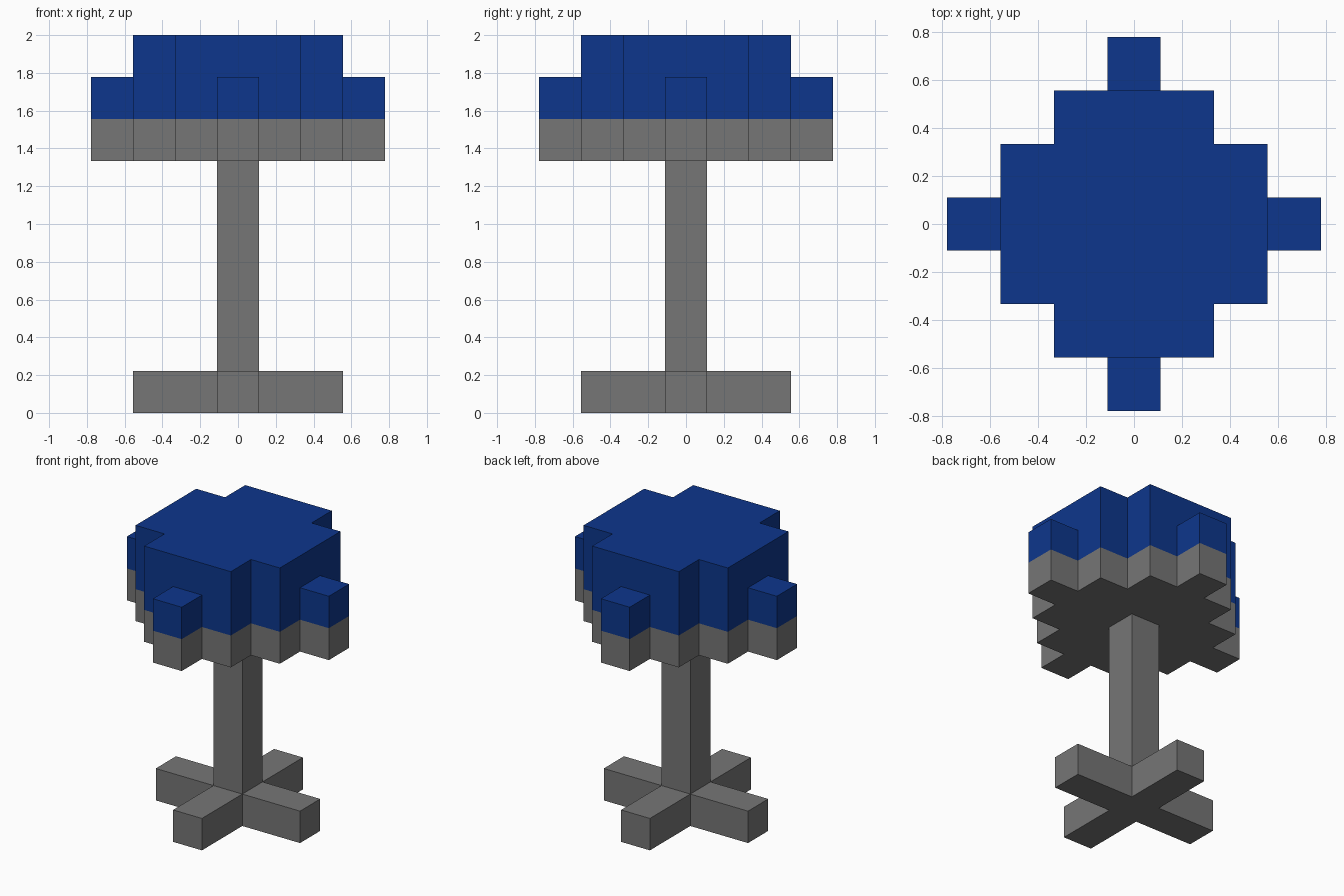
import bpy
import bmesh

if "Cube" in bpy.data.objects:
    bpy.data.objects.remove(bpy.data.objects["Cube"], do_unlink=True)

U = 2 / 9  # block size: the model is nine blocks tall


def material(name, color):
    mat = bpy.data.materials.new(name)
    mat.use_nodes = True
    mat.diffuse_color = color
    mat.node_tree.nodes["Principled BSDF"].inputs["Base Color"].default_value = color
    return mat


def four_fold(quarter):
    """Repeat a quarter outline around the z axis."""
    outline, pts = [], list(quarter)
    for _ in range(4):
        outline += pts
        pts = [(-y, x) for x, y in pts]
    return outline


def prism(name, outline, bottom, top, mat):
    """Extrude an outline, given in blocks, between two heights."""
    bm = bmesh.new()
    base = bm.faces.new([bm.verts.new((x * U, y * U, bottom * U)) for x, y in outline])
    extruded = bmesh.ops.extrude_face_region(bm, geom=[base], use_keep_orig=True)
    verts = [g for g in extruded["geom"] if isinstance(g, bmesh.types.BMVert)]
    bmesh.ops.translate(bm, verts=verts, vec=(0, 0, (top - bottom) * U))
    bmesh.ops.recalc_face_normals(bm, faces=bm.faces)
    mesh = bpy.data.meshes.new(name)
    bm.to_mesh(mesh)
    bm.free()
    mesh.materials.append(mat)
    obj = bpy.data.objects.new(name, mesh)
    bpy.context.collection.objects.link(obj)
    return obj


grey = material("stone grey", (0.18, 0.18, 0.18, 1))
blue = material("deep blue", (0.004, 0.037, 0.262, 1))

# Cross-shaped foot and square post
prism("foot", four_fold([(2.5, -0.5), (2.5, 0.5), (0.5, 0.5)]), 0, 1, grey)
prism("post", four_fold([(0.5, 0.5)]), 1, 6, grey)

# Grey stepped underside with four protruding tips
rim = [(3.5, -0.5), (3.5, 0.5), (2.5, 0.5), (2.5, 1.5), (1.5, 1.5), (1.5, 2.5), (0.5, 2.5)]
prism("seat_rim", four_fold(rim), 6, 7, grey)

# Blue cushion and its lower side blocks
prism("cushion", four_fold([(2.5, -1.5), (2.5, 1.5), (1.5, 1.5)]), 7, 9, blue)
tip = [(2.5, -0.5), (3.5, -0.5), (3.5, 0.5), (2.5, 0.5)]
for side in ("left", "back", "right", "front"):
    prism("cushion_tip_" + side, tip, 7, 8, blue)
    tip = [(-y, x) for x, y in tip]
